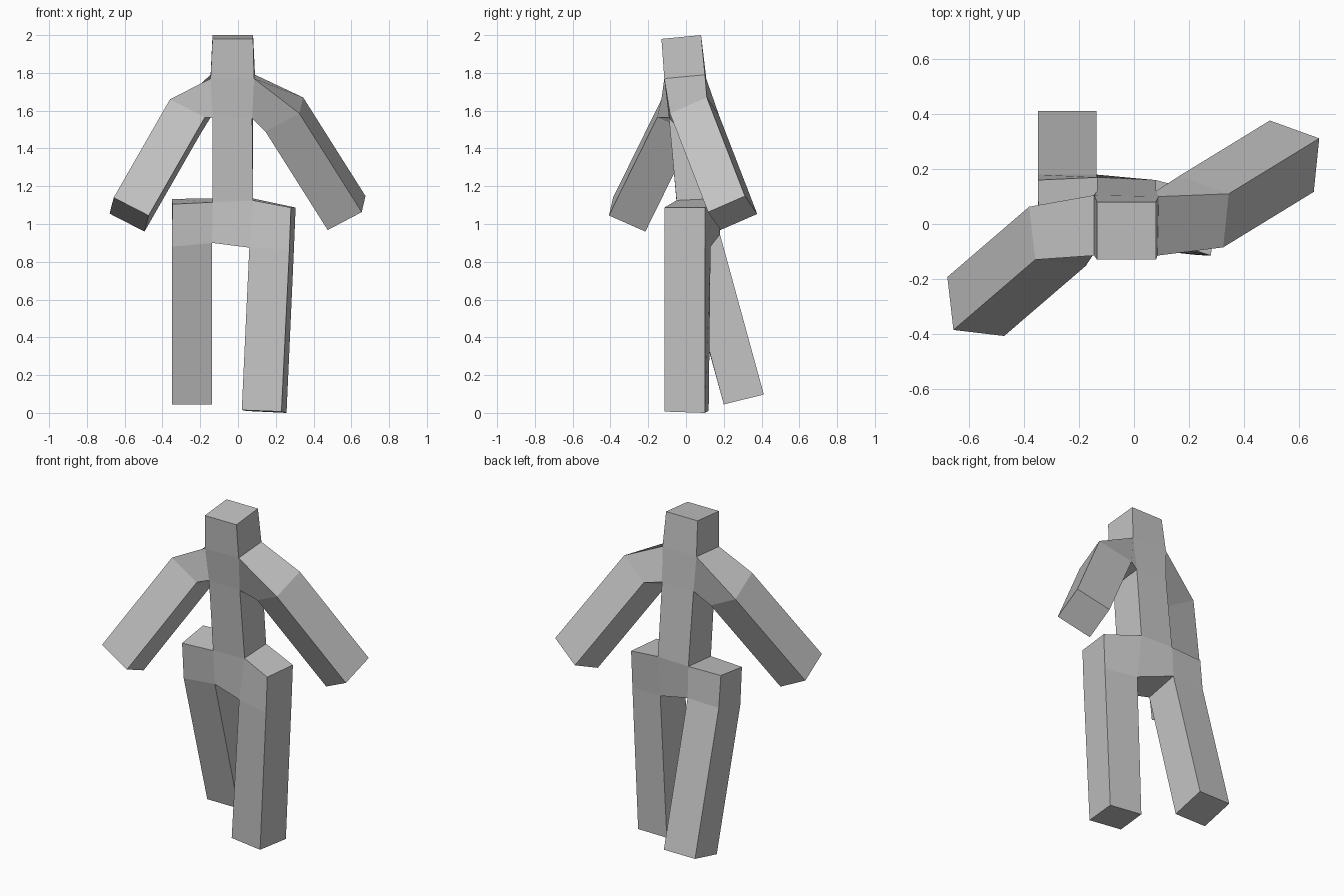
import bpy
import bmesh
from mathutils import Vector as V

if "Cube" in bpy.data.objects:
    bpy.data.objects.remove(bpy.data.objects["Cube"], do_unlink=True)

grey = bpy.data.materials.new("plain_grey")
grey.use_nodes = True
colour = (0.55, 0.55, 0.55, 1)
grey.diffuse_color = colour
grey.node_tree.nodes["Principled BSDF"].inputs["Base Color"].default_value = colour


def ring(*corners):
    return [V(c) for c in corners]


def block(name, start, end, skip=(), caps=()):
    """Join two four-cornered rings; skip leaves sides open, caps closes ends."""
    bm = bmesh.new()
    a = [bm.verts.new(p) for p in start]
    b = [bm.verts.new(p) for p in end]
    middle = sum(start + end, V()) / len(start + end)
    for i in range(len(a)):
        j = (i + 1) % len(a)
        if i not in skip:
            bm.faces.new((a[i], a[j], b[j], b[i]))
    if "start" in caps:
        bm.faces.new(a)
    if "end" in caps:
        bm.faces.new(b)
    # Turn every face outward
    for face in bm.faces:
        face.normal_update()
        if face.normal.dot(face.calc_center_median() - middle) < 0:
            face.normal_flip()
    mesh = bpy.data.meshes.new(name)
    bm.to_mesh(mesh)
    bm.free()
    mesh.materials.append(grey)
    bpy.context.collection.objects.link(bpy.data.objects.new(name, mesh))


# Body rings, ordered front right, front left, back left, back right
crown = ring((-.135, -.13, 1.98), (.08, -.13, 1.98), (.08, .08, 2), (-.135, .08, 2))
neck = ring((-.145, -.115, 1.77), (.085, -.115, 1.77), (.09, .1, 1.79), (-.145, .105, 1.79))
armpit = ring((-.135, -.09, 1.565), (.075, -.09, 1.56), (.08, .12, 1.58), (-.135, .12, 1.58))
waist = ring((-.135, -.05, 1.115), (.08, -.05, 1.125), (.08, .16, 1.135), (-.135, .17, 1.135))
crotch = ring((-.137, -.03, .9), (.06, -.075, .875), (.085, .13, .88), (-.137, .18, .945))

# Head and trunk
sides = (1, 3)
block("head", neck, crown, caps=("end",))
block("chest", neck, armpit, skip=sides)
block("abdomen", armpit, waist)
block("pelvis", waist, crotch, skip=sides, caps=("end",))


def arm(side, front, back, corner, down, depth, reach):
    """Shoulder and straight arm; rings run top front, top back, low back, low front."""
    socket = [neck[front], neck[back], armpit[back], armpit[front]]
    corner, down, depth = V(corner), V(down), V(depth)
    shoulder = [corner, corner + depth, corner + depth + down, corner + down]
    hand = [p + V(reach) for p in shoulder]
    block(side + "_shoulder", socket, shoulder)
    block(side + "_arm", shoulder, hand, caps=("end",))


arm("left", 1, 2, (.325, -.085, 1.585), (-.18, .065, -.095), (.02, .195, .085), (.33, .202, -.522))
arm("right", 0, 3, (-.36, -.13, 1.66), (.185, -.022, -.095), (-.022, .193, -.085), (-.298, -.256, -.52))


def leg(side, front, back, top, bottom, foot):
    """Hip block beside the pelvis, with a straight leg below it."""
    inner = [waist[front], waist[back], crotch[back], crotch[front]]
    block(side + "_hip", inner, top + bottom[::-1], skip=(2,), caps=("end",))
    thigh = [crotch[front], crotch[back], bottom[1], bottom[0]]
    block(side + "_leg", thigh, foot, caps=("end",))


leg("left", 1, 2,
    ring((.28, -.115, 1.087), (.305, .1, 1.087)),
    ring((.272, -.115, .865), (.296, .1, .865)),
    ring((.02, -.09, .015), (.047, .12, .01), (.257, .1, 0), (.23, -.113, .007)))
leg("right", 0, 3,
    ring((-.347, -.05, 1.105), (-.35, .16, 1.133)),
    ring((-.35, -.03, .88), (-.35, .18, .94)),
    ring((-.137, .2, .045), (-.137, .412, .097), (-.35, .412, .097), (-.35, .2, .045)))
